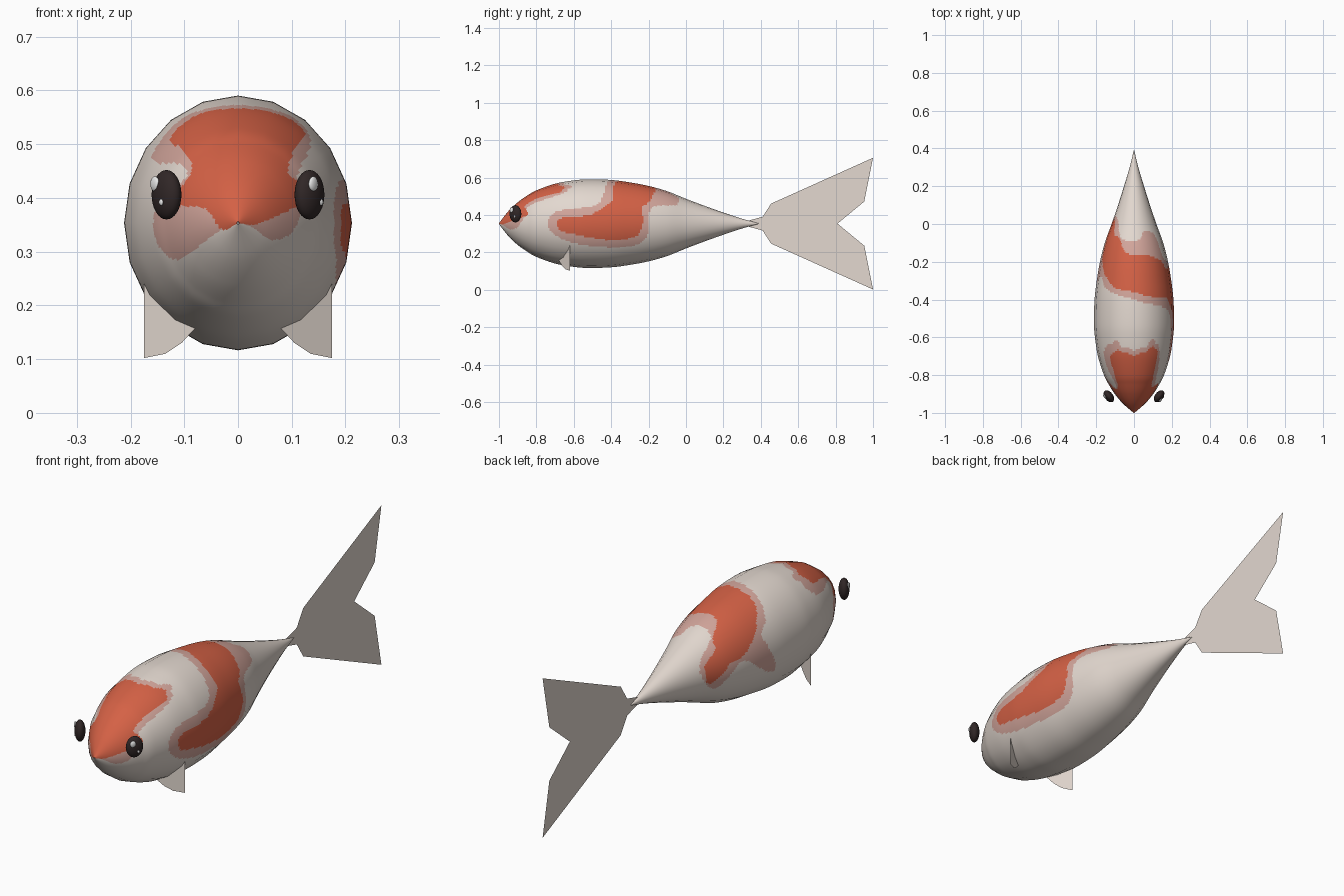
import bpy
import math
from mathutils import Matrix, Vector

if "Cube" in bpy.data.objects:
    bpy.data.objects.remove(bpy.data.objects["Cube"], do_unlink=True)

HALF_WIDTH, HALF_HEIGHT, AXIS_Z = 0.212, 0.237, 0.3535
SIDES, SPLIT = 20, 8


def make_material(name, red, green, blue):
    material = bpy.data.materials.new(name)
    material.use_nodes = True
    colour = (red, green, blue, 1)
    material.diffuse_color = colour
    shader = material.node_tree.nodes["Principled BSDF"]
    shader.inputs["Base Color"].default_value = colour
    shader.inputs["Roughness"].default_value = 0.6
    return material


cream = make_material("cream", 0.77, 0.69, 0.63)
orange = make_material("orange", 0.66, 0.12, 0.06)
pink = make_material("pale_pink", 0.65, 0.38, 0.33)
black = make_material("eye_black", 0.03, 0.02, 0.02)
white = make_material("eye_white", 0.9, 0.9, 0.9)


def make_object(name, verts, faces, materials):
    mesh = bpy.data.meshes.new(name)
    mesh.from_pydata(verts, [], faces)
    for material in materials:
        mesh.materials.append(material)
    mesh.update()
    part = bpy.data.objects.new(name, mesh)
    bpy.context.collection.objects.link(part)
    return part


def spline(points, steps, closed):
    """Smooth curve that passes through all the points."""
    count = len(points)

    def pick(i):
        index = i % count if closed else min(max(i, 0), count - 1)
        return Vector(points[index])

    curve = []
    for i in range(count if closed else count - 1):
        a, b, c, d = (pick(i + k) for k in (-1, 0, 1, 2))
        for s in range(steps):
            t = s / steps
            curve.append(b + (c - a) * t / 2
                         + (a - b * 2.5 + c * 2 - d / 2) * t ** 2
                         + (b * 3 - a - c * 3 + d) * t ** 3 / 2)
    if not closed:
        curve.append(pick(count - 1))
    return curve


def inside(outline, u, v):
    """Even-odd test of a point against a closed outline."""
    hit = False
    previous = outline[-1]
    for point in outline:
        if (point.y > v) != (previous.y > v):
            cross = (previous.x - point.x) * (v - point.y) / (previous.y - point.y)
            if u < point.x + cross:
                hit = not hit
        previous = point
    return hit


def patch(*points):
    return spline(points, 3, True)


# Head markings: outlines across x and z, in hundredths
head_orange = patch(
    (0, 56.7), (-6, 56), (-10, 54), (-12.5, 51), (-10, 48.5), (-8.5, 46),
    (-10, 42.5), (-13, 40), (-11, 38.5), (-6, 38), (-3, 34), (0, 35.3),
    (3, 35), (8, 37), (11, 38.5), (13, 40), (11, 43), (9.2, 45), (11, 50),
    (12.5, 52), (10, 54.5), (6, 56))
head_pink = patch(
    (0, 57.3), (-8, 56), (-12.5, 53), (-16, 48), (-15, 46.5), (-11, 46.3),
    (-9.5, 44), (-15, 39), (-15.5, 33), (-13, 29), (-10, 29), (-4, 33.5),
    (0, 35.2), (3, 34.3), (6, 32.2), (10, 33.5), (12, 39), (11, 44),
    (13.5, 50), (12, 53.5), (8, 56))

# Back markings: outlines across the angle from the top and y, in hundredths
back_orange = patch(
    (0, -36), (17, -38), (42, -39), (57, -39), (68, -44), (79, -52),
    (81, -65), (87, -69), (100, -67), (106, -56), (112, -41), (110, -28),
    (99, -24), (81, -23), (66, -24), (56, -20), (31, -17), (20, -16),
    (-7, -16), (-18, -14), (-34, -7), (-48, -6), (-61, 1), (-85, 2),
    (-101, 0), (-85, -7), (-76, -10), (-76, -15), (-63, -23), (-38, -32),
    (-20, -35))
back_pink = patch(
    (0, -40), (17, -42), (48, -44), (65, -48), (69, -57), (73, -70),
    (91, -74), (107, -70), (117, -60), (122, -46), (123, -28), (111, -21),
    (87, -20), (67, -19), (58, -14), (52, -6), (38, -4), (22, -4),
    (12, -8), (-8, -9), (-30, -7), (-49, 2), (-80, 4), (-113, -2),
    (-91, -10), (-80, -15), (-87, -20), (-104, -28), (-109, -35),
    (-83, -31), (-62, -28), (-52, -33), (-36, -36), (-20, -38))


def marking(x, y, z):
    """Material slot for a spot on the skin: cream, orange or pink."""
    if y < -0.6 and inside(head_orange, x * 100, z * 100):
        return 1
    angle = math.degrees(math.atan2(x / HALF_WIDTH, (z - AXIS_Z) / HALF_HEIGHT))
    on_back = -0.8 < y < 0.1
    if on_back and inside(back_orange, angle, y * 100):
        return 1
    if y < -0.6 and inside(head_pink, x * 100, z * 100):
        return 2
    return 2 if on_back and inside(back_pink, angle, y * 100) else 0


# Body: a twenty-sided spindle, finely split so the markings can follow faces
profile = spline([
    (-1, 0.01), (-0.95, 0.28), (-0.9, 0.48), (-0.85, 0.63), (-0.8, 0.75),
    (-0.7, 0.9), (-0.6, 0.975), (-0.52, 1), (-0.4, 0.985), (-0.3, 0.93),
    (-0.2, 0.85), (-0.1, 0.73), (0, 0.56), (0.1, 0.4), (0.2, 0.25),
    (0.3, 0.11), (0.39, 0.005)], 11, False)
around = SIDES * SPLIT
verts, normals, faces = [], [], []
for i, (y, radius) in enumerate(profile):
    before, after = profile[max(i - 1, 0)], profile[min(i + 1, len(profile) - 1)]
    slope = (after.y - before.y) / (after.x - before.x)
    for j in range(around):
        side, part = divmod(j, SPLIT)
        first, second = (math.tau * (side + k) / SIDES for k in (0, 1))
        t = part / SPLIT
        across = math.sin(first) * (1 - t) + math.sin(second) * t
        upward = math.cos(first) * (1 - t) + math.cos(second) * t
        verts.append((across * radius * HALF_WIDTH, y,
                      AXIS_Z + upward * radius * HALF_HEIGHT))
        normals.append(Vector((across / HALF_WIDTH, -slope,
                               upward / HALF_HEIGHT)).normalized())
for i in range(len(profile) - 1):
    for j in range(around):
        k = (j + 1) % around
        low, high = i * around, (i + 1) * around
        faces.append((low + j, low + k, high + k, high + j))
body = make_object("body", verts, faces, [cream, orange, pink])
for face in body.data.polygons:
    face.use_smooth = True
    face.material_index = marking(*face.center)
body.data.normals_split_custom_set_from_vertices(normals)

# Tail fin: one flat forked sheet, mirrored above and below the axis
half_tail = [(0.33, 0.015), (0.41, 0.037), (0.455, 0.107), (1, 0.352), (0.953, 0.118)]
outline = [(y, AXIS_Z + h) for y, h in half_tail] + [(0.81, AXIS_Z)]
outline += [(y, AXIS_Z - h) for y, h in reversed(half_tail)]
make_object("tail_fin", [(0, y, z) for y, z in outline],
            [tuple(range(len(outline)))], [cream])

# Belly fins: flat sheets slanting back from the body
fin_outline = [(0.175, 0.245), (0.175, 0.102), (0.135, 0.11), (0.105, 0.13),
               (0.08, 0.157), (0.12, 0.21)]


def ball(name, location, radii, turn, material):
    bpy.ops.mesh.primitive_uv_sphere_add(segments=24, ring_count=16, radius=1)
    part = bpy.context.object
    part.name = name
    part.data.materials.append(material)
    part.matrix_world = (Matrix.Translation(location) @ turn
                         @ Matrix.Diagonal((*radii, 1)))
    bpy.ops.object.shade_smooth()


for label, sign in (("left", 1), ("right", -1)):
    fin = [(sign * x, -0.62 - (0.175 - x) * 0.63, z) for x, z in fin_outline]
    make_object(label + "_belly_fin", fin, [tuple(range(len(fin)))], [cream])

    # Eyes: flattened balls facing outward and forward, with two glints each
    turn = Matrix.Rotation(sign * math.radians(53), 4, "Z")
    centre = Vector((sign * 0.133, -0.912, 0.406))
    ball(label + "_eye", centre, (0.036, 0.022, 0.046), turn, black)
    for glint, spot, radii in (
            ("large", (-0.012, -0.018, 0.02), (0.012, 0.006, 0.014)),
            ("small", (0.01, -0.02, -0.014), (0.005, 0.003, 0.006))):
        ball(f"{label}_eye_{glint}_glint", centre + turn @ Vector(spot),
             radii, turn, white)
